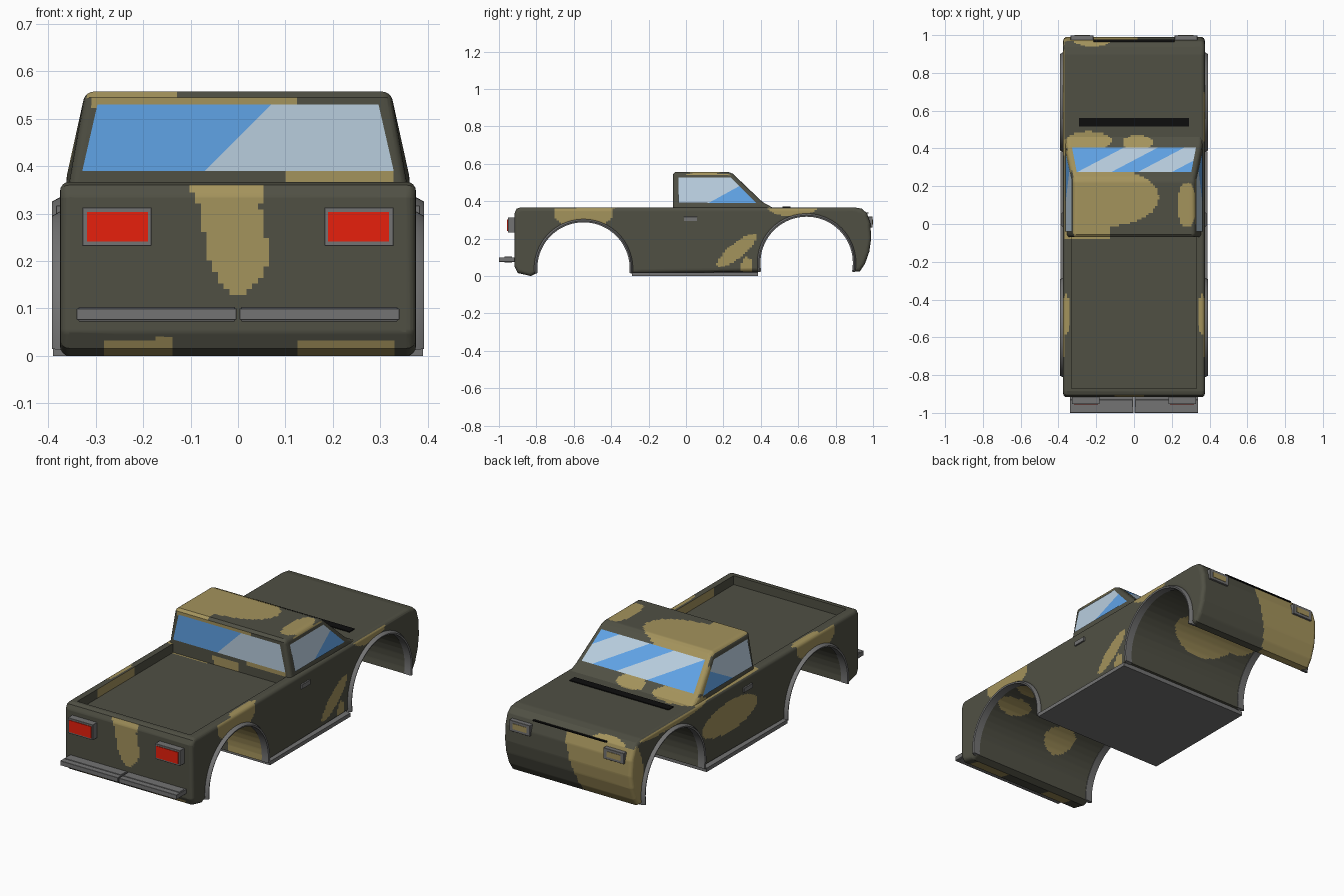
import bpy, bmesh, math
from mathutils import Vector

if "Cube" in bpy.data.objects:
    bpy.data.objects.remove(bpy.data.objects["Cube"])


def material(name, rgb):
    m = bpy.data.materials.new(name)
    m.diffuse_color = [((c / 255 + 0.055) / 1.055) ** 2.4 for c in rgb] + [1]
    m.use_nodes = True
    m.node_tree.nodes["Principled BSDF"].inputs["Base Color"].default_value = m.diffuse_color
    return m


OLIVE = material("olive paint", (80, 80, 68))
TAN = material("tan paint", (164, 147, 92))
BLUE = material("blue glass", (96, 163, 230))
PALE = material("pale glass reflection", (184, 205, 222))
RED = material("red lens", (232, 32, 12))
GREY = material("grey trim", (115, 115, 115))
BLACK = material("black vent", (13, 13, 13))


def smooth_object(o):
    bpy.ops.object.select_all(action='DESELECT')
    o.select_set(True)
    bpy.context.view_layer.objects.active = o
    bpy.ops.object.shade_smooth_by_angle(angle=math.radians(32))


def finish(name, bm, mats, smooth=False):
    me = bpy.data.meshes.new(name)
    bm.to_mesh(me)
    bm.free()
    for m in mats:
        me.materials.append(m)
    o = bpy.data.objects.new(name, me)
    bpy.context.collection.objects.link(o)
    if smooth:
        smooth_object(o)
    return o


def box(name, x, y, z, mat, bevel=0):
    bm = bmesh.new()
    bmesh.ops.create_cube(bm, size=1)
    for v in bm.verts:
        v.co = [a[0] + (a[1] - a[0]) * (c + 0.5) for a, c in zip((x, y, z), v.co)]
    if bevel:
        bmesh.ops.bevel(bm, geom=bm.edges[:], offset=bevel, segments=1, affect='EDGES')
    return finish(name, bm, [mat])


def prism(name, profile, width, rim):
    """Side profile (y, z) spanned across x, with rounded side rims."""
    bm = bmesh.new()
    caps = [[bm.verts.new((s * width(z), y, z)) for y, z in profile] for s in (-1, 1)]
    faces = [bm.faces.new(c) for c in caps]
    n = len(profile)
    for i in range(n):
        j = (i + 1) % n
        bm.faces.new((caps[0][i], caps[0][j], caps[1][j], caps[1][i]))
    bmesh.ops.recalc_face_normals(bm, faces=bm.faces[:])
    edges = list({e for f in faces for e in f.edges})
    bmesh.ops.bevel(bm, geom=edges, offset=rim, segments=4, profile=0.5, affect='EDGES', clamp_overlap=False)
    return finish(name, bm, [OLIVE])


REAR_ARCH, FRONT_ARCH = (-0.548, 0.04), (0.645, 0.07)   # y, z
R = 0.25


def arch(centre, start, steps, r=R):
    """Arch points from the nose side over the top to the tail side."""
    return [(centre[0] + r * math.cos(a), centre[1] + r * math.sin(a))
            for a in (start + (math.pi - 2 * start) * i / steps for i in range(steps + 1))]


# Camouflage: a few soft patches per side
def blob(u, v, cu, cv, ru, rv):
    return ((u - cu) / ru) ** 2 + ((v - cv) / rv) ** 2 < 1


def tan_side(x, y, z):
    if blob(y, z, -.55, .34, .16, .085):
        return True
    if x > 0:
        slant = z - .135 - .7 * (y - .27)
        return (blob(y, slant, .27, 0, .105, .048) or blob(y, z, .57, .365, .13, .045)
                or blob(y, z, .325, .05, .03, .05) or (z > .538 and 0 < y < .24))
    return (blob(y, z, .17, .21, .23, .08) or blob(y, z, .97, .15, .08, .2)
            or blob(y, z, .65, .37, .3, .035) or blob(y, z, .34, .46, .08, .07))


def tan_top(x, y):
    if y < -.08:
        return blob(abs(x), y, .36, -.48, .02, .11)
    if y < .28:
        return x < -.13 or blob(x, y, -.13, .14, .26, .15) or blob(x, y, .28, .1, .05, .12)
    return (blob(x, y, -.24, .44, .12, .05) or blob(x, y, .02, .43, .08, .04) or blob(x, y, -.22, .97, .1, .03)
            or (x < -.3 and y < .45))


def tan_tail(x, z):
    if z > .52:
        return -.31 < x < .12
    if z > .367:
        return .1 < x < .33 and z < .395
    if z < .037:
        return -.28 < x < -.14 or .12 < x < .33
    # paint drip on the tailgate
    half = .065 + .02 * max(0, z - .32) / .045
    mid = .003 - .18 * max(0, z - .2)
    return abs(x - mid) < half * min(1, math.sqrt(max(0, z - .13) / .07))


def tan_nose(x, z):
    return x < .02 - .3 * abs(z - .3)


def tan_tunnel(x, y):
    return (blob(x, y, -.05, .52, .2, .09) or blob(x, y, -.25, .6, .12, .12) or blob(x, y, .25, -.4, .14, .15)
            or blob(x, y, -.1, -.7, .09, .06) or blob(x, y, .25, -.64, .1, .05))


def is_tan(c, n):
    if any(math.hypot(c.y - a[0], c.z - a[1]) < R + 0.004 for a in (REAR_ARCH, FRONT_ARCH)):
        return tan_tunnel(c.x, c.y)
    if n.z > 0.6:
        return tan_top(c.x, c.y)
    if abs(n.x) > abs(n.y):
        return tan_side(c.x, c.y, c.z)
    return tan_nose(c.x, c.z) if n.y > 0 and c.y > .5 else n.y < 0 and tan_tail(c.x, c.z)


def paint(o, step=0.012):
    """Slice the shell finely and colour each cell by the patches."""
    bm = bmesh.new()
    bm.from_mesh(o.data)
    bmesh.ops.triangulate(bm, faces=bm.faces[:])
    for axis in range(3):
        lo = min(v.co[axis] for v in bm.verts)
        hi = max(v.co[axis] for v in bm.verts)
        no = Vector((axis == 0, axis == 1, axis == 2))
        for i in range(1, int((hi - lo) / step) + 1):
            bmesh.ops.bisect_plane(bm, geom=bm.verts[:] + bm.edges[:] + bm.faces[:], dist=1e-5,
                                   plane_co=no * (lo + i * step - 0.0033), plane_no=no)
    bm.to_mesh(o.data)
    bm.free()
    o.data.materials.clear()
    o.data.materials.append(OLIVE)
    o.data.materials.append(TAN)
    for p in o.data.polygons:
        p.material_index = int(is_tan(p.center, p.normal))
    smooth_object(o)


# Lower body: tail, bed rails, bonnet and nose, with the wheel tunnels in the profile
outline = [(-.83, 0), (-.9, .016), (-.917, .05), (-.917, .335), (-.905, .36), (-.885, .367),
           (.9, .367), (.94, .36), (.968, .335), (.986, .28), (.99, .2), (.98, .13), (.957, .065), (.93, .025)]
outline += arch(FRONT_ARCH, -.19, 26) + arch(REAR_ARCH, -.1, 26)
body = prism("body", outline, lambda z: .375, .02)
# Load bed is cut out
cutter = box("bed_cutter", (-.33, .33), (-.87, -.06), (.32, .6), OLIVE)
cutter.hide_render = True
cut = body.modifiers.new("cut", 'BOOLEAN')
cut.operation, cut.solver, cut.object = 'DIFFERENCE', 'EXACT', cutter
dg = bpy.context.evaluated_depsgraph_get()
cut_mesh = bpy.data.meshes.new_from_object(body.evaluated_get(dg))
body.modifiers.clear()
body.data = cut_mesh
bpy.data.objects.remove(cutter)
paint(body)


# Cab
def cab_w(z):
    return .365 - max(0, z - .36) * .22


cab = prism("cab", [(-.07, .31), (-.07, .545), (-.055, .557), (.225, .557), (.25, .547), (.41, .395),
                    (.47, .362), (.47, .31)], cab_w, .018)
paint(cab)


# Windows: thin plates sliced along the reflection edges
def window(name, pts, out, cuts, pale):
    bm = bmesh.new()
    out = Vector(out).normalized()
    f = bm.faces.new([bm.verts.new(Vector(p) + out * .003) for p in pts])
    f.normal_update()
    if f.normal.dot(out) < 0:
        f.normal_flip()
    for co, no in cuts:
        bmesh.ops.bisect_plane(bm, geom=bm.verts[:] + bm.edges[:] + bm.faces[:], plane_co=co, plane_no=no)
    for f in bm.faces:
        f.material_index = int(pale(f.calc_center_median()))
    finish(name, bm, [BLUE, PALE])


def streak(c):
    return c.x - 1.9 * (c.y - .275)


def corners(y0, z0, w0, y1, z1, w1):
    return [(-w0, y0, z0), (w0, y0, z0), (w1, y1, z1), (-w1, y1, z1)]


window("rear_window", corners(-.07, .39, .328, -.07, .53, .296), (0, -1, 0),
       [((0, 0, .46), (1, 0, -1))], lambda c: c.x > c.z - .46)
window("windshield", corners(.402, .4026, .328, .272, .5261, .303), (0, .69, .72),
       [((u, .275, 0), (1, -1.9, 0)) for u in (-.3, -.12, .02, .2)],
       lambda c: -.3 < streak(c) < -.12 or .02 < streak(c) < .2)

# Parts repeated on both sides
for s, side in ((-1, "left"), (1, "right")):
    def mx(a, b):
        return (min(s * a, s * b), max(s * a, s * b))

    window(side + "_window", [(s * cab_w(z), y, z) for y, z in ((-.04, .39), (.375, .39), (.24, .525), (-.04, .525))],
           (s, 0, .22), [((0, .12, .39), (0, -.55, 1))], lambda c: c.z > .39 + (c.y - .12) * .55)
    # Wheel arch trims
    for centre, start, pos in ((REAR_ARCH, -.1, "rear"), (FRONT_ARCH, -.19, "front")):
        bm = bmesh.new()
        section = [(.247, .35), (.247, .389), (.255, .392), (.264, .376), (.264, .35)]
        loops = [[bm.verts.new((s * x, y, z)) for y, z in arch(centre, start, 40, r)] for r, x in section]
        for p, q in zip(loops, loops[1:] + loops[:1]):
            for i in range(40):
                bm.faces.new((p[i], p[i + 1], q[i + 1], q[i]))
        for end in (0, -1):
            bm.faces.new([p[end] for p in loops])
        bmesh.ops.recalc_face_normals(bm, faces=bm.faces[:])
        finish(f"{side}_{pos}_arch_trim", bm, [GREY], True)
    box(side + "_running_board", mx(.34, .39), (-.29, .385), (0, .02), GREY)
    box(side + "_door_handle", mx(.37, .383), (-.012, .06), (.293, .317), GREY, .001)
    # Lights
    box(side + "_taillight_housing", mx(.182, .328), (-.953, -.91), (.232, .313), GREY, .001)
    box(side + "_taillight_lens", mx(.19, .318), (-.956, -.95), (.241, .303), RED)
    box(side + "_headlight_housing", mx(.215, .335), (.955, .998), (.26, .317), GREY, .001)
    box(side + "_headlight_lens", mx(.234, .316), (.99, 1), (.274, .303), TAN)
    # Bumper halves
    box(side + "_bumper_bar", mx(.003, .34), (-1, -.91), (.076, .1), GREY, .001)
    box(side + "_bumper_core", mx(.006, .336), (-.97, -.93), (.073, .103), GREY, .001)

# Underside plate, bonnet vent and grille slot
box("floor_plate", (-.345, .345), (-.29, .385), (0, .03), GREY)
box("bonnet_vent", (-.29, .29), (.517, .56), (.36, .3715), BLACK)
box("grille_slot", (-.215, .215), (.955, .976), (.334, .339), BLACK)
